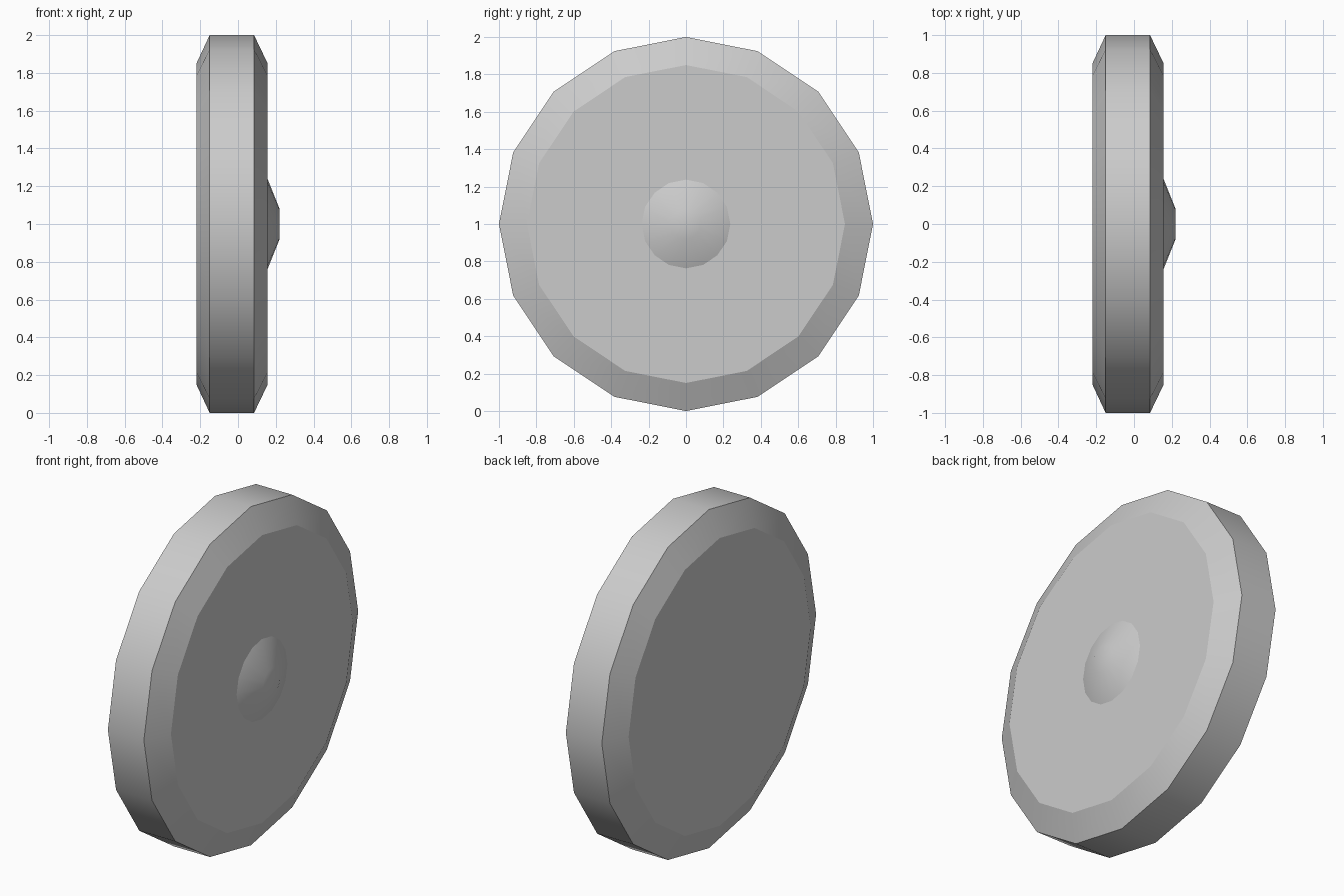
import bpy
import bmesh
from math import cos, sin, tau, radians

cube = bpy.data.objects.get("Cube")
if cube:
    bpy.data.objects.remove(cube, do_unlink=True)

SIDES = 16

grey = bpy.data.materials.new("light grey")
grey.use_nodes = True
colour = (0.6, 0.6, 0.6, 1)
grey.diffuse_color = colour
grey.node_tree.nodes["Principled BSDF"].inputs["Base Color"].default_value = colour


def turned_part(name, profile):
    """Turn (x, radius) points about the wheel axle and cap both ends."""
    bm = bmesh.new()
    rings = []
    for x, r in profile:
        angles = [tau * i / SIDES for i in range(SIDES)]
        rings.append([bm.verts.new((x, r * cos(a), 1 + r * sin(a))) for a in angles])
    for low, high in zip(rings, rings[1:]):
        for i in range(SIDES):
            j = (i + 1) % SIDES
            bm.faces.new((low[i], low[j], high[j], high[i]))
    bm.faces.new(rings[0])
    bm.faces.new(rings[-1])
    bmesh.ops.recalc_face_normals(bm, faces=bm.faces)
    mesh = bpy.data.meshes.new(name)
    bm.to_mesh(mesh)
    bm.free()
    mesh.materials.append(grey)
    obj = bpy.data.objects.new(name, mesh)
    bpy.context.collection.objects.link(obj)
    # Smooth around the rim, crisp at the chamfers
    bpy.ops.object.select_all(action="DESELECT")
    obj.select_set(True)
    bpy.context.view_layer.objects.active = obj
    bpy.ops.object.shade_smooth_by_angle(angle=radians(24))
    return obj


# Chamfered wheel disc
turned_part("wheel_disc", [(-0.22, 0.85), (-0.15, 1), (0.085, 1), (0.157, 0.85)])

# Low hub cap on the outer face, seated slightly into the disc
turned_part("hub_cap", [(0.12, 0.27), (0.157, 0.237), (0.22, 0.08)])
